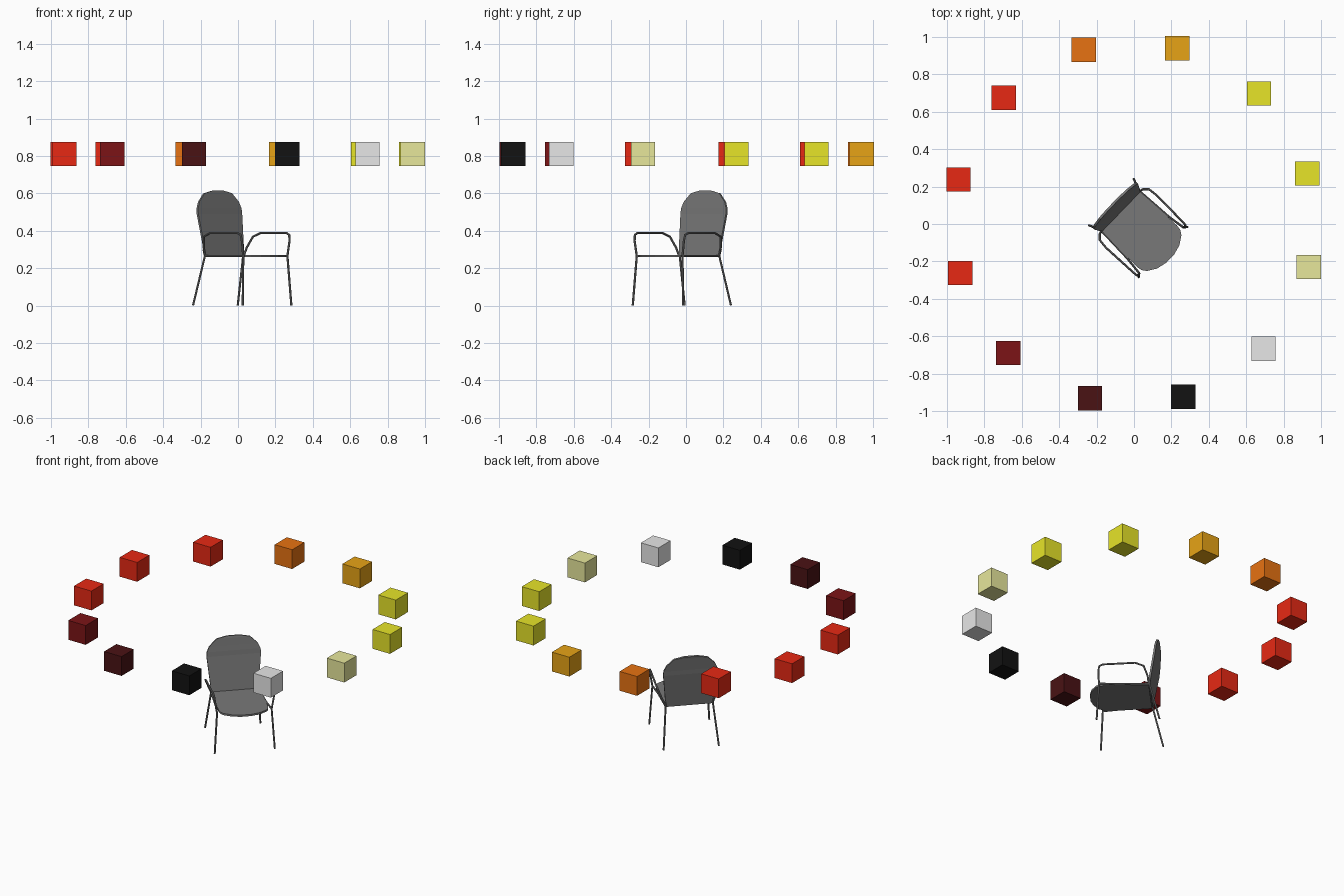
import bpy, bmesh, math
from mathutils import Vector

if "Cube" in bpy.data.objects:
    bpy.data.objects.remove(bpy.data.objects["Cube"], do_unlink=True)

TURN = math.radians(46)   # the chair faces diagonally
TUBE = 0.006
SHEET = 0.012


def material(name, rgb):
    m = bpy.data.materials.new(name)
    m.use_nodes = True
    m.diffuse_color = (*rgb, 1)
    m.node_tree.nodes["Principled BSDF"].inputs["Base Color"].default_value = (*rgb, 1)
    return m


grey = material("chair grey", (0.19, 0.19, 0.19))
light_grey = material("light grey", (0.8, 0.8, 0.8))
pale_yellow = material("pale yellow", (0.8, 0.8, 0.33))
yellow = material("yellow", (0.8, 0.78, 0.022))
amber = material("amber", (0.8, 0.37, 0.008))
orange = material("orange", (0.8, 0.17, 0.006))
red = material("red", (0.8, 0.022, 0.007))
maroon = material("maroon", (0.2, 0.007, 0.008))
dark_maroon = material("dark maroon", (0.068, 0.006, 0.007))
black = material("black", (0.006, 0.006, 0.006))


def add_object(name, bm, mat):
    me = bpy.data.meshes.new(name)
    bmesh.ops.recalc_face_normals(bm, faces=bm.faces)
    bm.to_mesh(me)
    bm.free()
    me.materials.append(mat)
    ob = bpy.data.objects.new(name, me)
    bpy.context.collection.objects.link(ob)
    return ob


def sheet(name, rows):
    """Thin panel through mirrored (half width, y, z) rows."""
    bm = bmesh.new()
    pairs = [[bm.verts.new((s * w, y, z)) for s in (-1, 1)] for w, y, z in rows]
    for a, b in zip(pairs, pairs[1:]):
        bm.faces.new((a[0], a[1], b[1], b[0]))
    ob = add_object(name, bm, grey)
    mod = ob.modifiers.new("Thickness", "SOLIDIFY")
    mod.thickness = SHEET
    mod.offset = 0
    ob.rotation_euler.z = TURN


def tube(name, points, side):
    """Round bar along a path, on the chosen side."""
    cu = bpy.data.curves.new(name, "CURVE")
    cu.dimensions = "3D"
    cu.bevel_depth = TUBE
    cu.bevel_resolution = 2
    cu.use_fill_caps = True
    sp = cu.splines.new("POLY")
    sp.points.add(len(points) - 1)
    for p, (x, y, z) in zip(sp.points, points):
        p.co = (side * x, y, z, 1)
    cu.materials.append(grey)
    ob = bpy.data.objects.new(name, cu)
    bpy.context.collection.objects.link(ob)
    ob.rotation_euler.z = TURN
    bpy.ops.object.select_all(action="DESELECT")
    ob.select_set(True)
    bpy.context.view_layer.objects.active = ob
    bpy.ops.object.convert(target="MESH")
    bpy.ops.object.shade_smooth_by_angle()


# Seat with a rounded front edge
SEAT_Z = 0.265
sheet("seat", [(w, y, SEAT_Z) for w, y in (
    (0.143, 0.1), (0.15, 0), (0.154, -0.17), (0.149, -0.2),
    (0.133, -0.224), (0.086, -0.254), (0.03, -0.268))])

# Leaning backrest with a rounded top
sheet("backrest", [
    (0.145, 0.1, SEAT_Z), (0.15, 0.106, 0.3), (0.169, 0.138, 0.49),
    (0.167, 0.141, 0.52), (0.151, 0.146, 0.555), (0.105, 0.152, 0.6),
    (0.04, 0.155, 0.614)])

# Frame on both sides: front leg running into the armrest, back leg, seat rail
for side, label in ((1, "left"), (-1, "right")):
    tube(label + "_front_leg_and_armrest", [
        (0.187, -0.216, 0.001), (0.17, -0.203, SEAT_Z), (0.183, -0.206, 0.345),
        (0.187, -0.2, 0.378), (0.189, -0.178, 0.388), (0.195, 0.02, 0.388),
        (0.189, 0.072, 0.368), (0.166, 0.095, 0.31), (0.147, 0.1, SEAT_Z)], side)
    tube(label + "_back_leg", [
        (0.172, 0.168, 0.001), (0.147, 0.104, SEAT_Z), (0.152, 0.11, 0.3)], side)
    tube(label + "_seat_rail", [
        (0.147, 0.1, SEAT_Z), (0.157, -0.1, SEAT_Z), (0.17, -0.203, SEAT_Z)], side)

# Ring of floating cubes, running through the colours
RING = [light_grey, pale_yellow, yellow, yellow, amber, orange,
        red, red, red, maroon, dark_maroon, black]
for i, mat in enumerate(RING):
    a = math.radians(-44 + 30 * i)
    bm = bmesh.new()
    bmesh.ops.create_cube(bm, size=0.13)
    ob = add_object(f"ring_cube_{i + 1}", bm, mat)
    ob.location = Vector((0.965 * math.cos(a) - 0.002, 0.965 * math.sin(a) + 0.004, 0.81))
